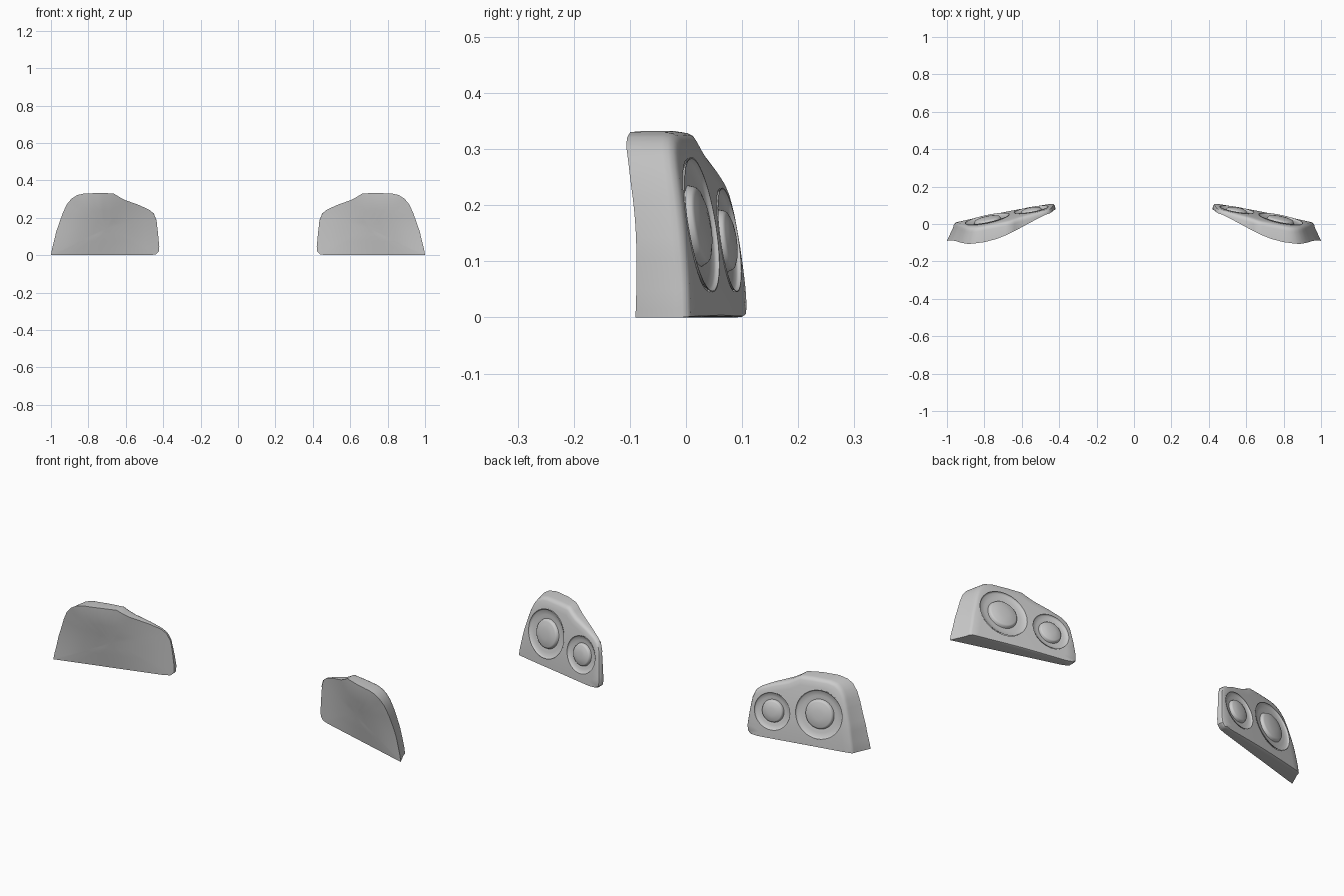
import bpy, bmesh, math
from mathutils import Vector, Matrix

if "Cube" in bpy.data.objects:
    bpy.data.objects.remove(bpy.data.objects["Cube"])

CX, CZ = 0.70, 0.145

# Outline of one housing seen from the front (x, z), counter-clockwise from bottom outer corner
OUTLINE = [(1.0, 0), (.995, .03), (.985, .07), (.972, .125), (.953, .18), (.935, .23), (.915, .272), (.89, .302),
           (.86, .321), (.82, .33), (.73, .332), (.665, .33), (.64, .314), (.61, .297), (.53, .268), (.475, .243),
           (.45, .222), (.436, .187), (.428, .12), (.421, .045), (.424, .018), (.44, .004), (.47, 0)]
# Front edge of the shell along the top (x, y)
FRONT = [(.40, .082), (.42, .073), (.63, -.033), (.68, -.058), (.735, -.08), (.80, -.097), (.87, -.106),
         (.93, -.106), (1.01, -.090)]


def lerp_table(t, x):
    for (a, ya), (b, yb) in zip(t, t[1:]):
        if x <= b:
            return ya + (yb - ya) * (x - a) / (b - a)
    return t[-1][1]


def y_face(x, z):
    d = x - .44
    return .109 - .16 * d - .07 * d * d - .05 * z - .35 * z * z


def y_front(x, z):
    # straight along the bottom, bulging forward towards the top
    low = -.09 + (1.0 - x) * .29
    return low + (lerp_table(FRONT, x) - low) * min(1, z / .3)


def dense(points, step=.02):
    out = []
    for a, b in zip(points, points[1:] + points[:1]):
        n = max(1, round(math.dist(a, b) / step))
        out += [(a[0] + (b[0] - a[0]) * i / n, a[1] + (b[1] - a[1]) * i / n) for i in range(n)]
    return out


def inset(p, d):
    v = Vector((CX - p[0], CZ - p[1])).normalized() * d
    return p[0] + v.x, p[1] + v.y * (.25 if p[1] < .02 else 1)


def taper(p):
    # outer end leans inwards towards the lens face
    t = max(0, (p[0] - .7) / .3)
    return p[0] - .034 * t * t, p[1]


def toward(p, s):
    return CX + (p[0] - CX) * s, CZ + (p[1] - CZ) * s


def finish(ob, angle):
    bpy.ops.object.select_all(action='DESELECT')
    ob.select_set(True)
    bpy.context.view_layer.objects.active = ob
    bpy.ops.object.shade_smooth_by_angle(angle=math.radians(angle))
    ob.modifiers.new("mirror", 'MIRROR').use_axis[0] = True


def to_object(name, bm):
    bmesh.ops.recalc_face_normals(bm, faces=bm.faces)
    me = bpy.data.meshes.new(name)
    bm.to_mesh(me)
    bm.free()
    ob = bpy.data.objects.new(name, me)
    bpy.context.collection.objects.link(ob)
    return ob


def bridge(bm, rings):
    for r0, r1 in zip(rings, rings[1:]):
        n = len(r0)
        for i in range(n):
            j = (i + 1) % n
            bm.faces.new((r0[i], r0[j], r1[j], r1[i]))


# Housing: front cap rings, side wall, rounded rim, curved lens face
pts = dense(OUTLINE)
back = [taper(p) for p in pts]
bm = bmesh.new()
rings = []
for s in (.25, .5, .75, 1):
    q = [toward(p, s) for p in pts]
    rings.append([bm.verts.new((x, y_front(x, z), z)) for x, z in q])
for d, drop in ((0, .022), (.002, .012), (.007, .004), (.016, 0)):
    q = [inset(p, d) for p in back]
    rings.append([bm.verts.new((x, y_face(x, z) - drop, z)) for x, z in q])
base = [inset(p, .016) for p in back]
for s in (.85, .65, .45, .25):
    q = [toward(p, s) for p in base]
    rings.append([bm.verts.new((x, y_face(x, z), z)) for x, z in q])
bridge(bm, rings)
for ring in (rings[0], rings[-1]):
    c = bm.verts.new(sum((v.co for v in ring), Vector()) / len(ring))
    for i in range(len(ring)):
        bm.faces.new((ring[i], ring[(i + 1) % len(ring)], c))
housing = to_object("light_housing", bm)

# Lamp profile: radius factor, height above the face
PROFILE = [(1.0, .001), (.98, .001), (.96, -.004), (.93, -.007), (.75, -.010), (.60, -.012), (.58, -.006),
           (.56, -.001), (.53, .002), (.50, .003), (.40, .007), (.2, .0105)]


def lathe(name, profile, radius, frame, closed=False, n=48):
    bm = bmesh.new()
    rings = []
    for f, h in profile:
        rings.append([bm.verts.new(frame @ Vector((f * radius * math.cos(2 * math.pi * i / n),
                      f * radius * math.sin(2 * math.pi * i / n), h))) for i in range(n)])
    bridge(bm, rings)
    bm.faces.new(rings[-1])
    if closed:
        bm.faces.new(rings[0])
    return to_object(name, bm)


# Two round lamps sunk into the face
for name, x, z, r in (("large_lamp", .785, .165, .122), ("small_lamp", .55, .138, .094)):
    e = .01
    normal = Vector((-(y_face(x + e, z) - y_face(x - e, z)) / (2 * e), 1,
                     -(y_face(x, z + e) - y_face(x, z - e)) / (2 * e))).normalized()
    frame = Matrix.Translation((x, y_face(x, z), z)) @ normal.to_track_quat('Z', 'Y').to_matrix().to_4x4()
    cutter = lathe("cutter", [(.985, -.014), (.985, .05)], r, frame, closed=True)
    mod = housing.modifiers.new("cut", 'BOOLEAN')
    mod.object, mod.operation, mod.solver = cutter, 'DIFFERENCE', 'EXACT'
    bpy.context.view_layer.objects.active = housing
    bpy.ops.object.modifier_apply(modifier=mod.name)
    bpy.data.objects.remove(cutter)
    lamp = lathe(name, PROFILE, r, frame)
    # make sure the lamp surface faces outwards
    if sum((f.normal * f.area for f in lamp.data.polygons), Vector()).dot(normal) < 0:
        lamp.data.flip_normals()
    finish(lamp, 40)
finish(housing, 35)
